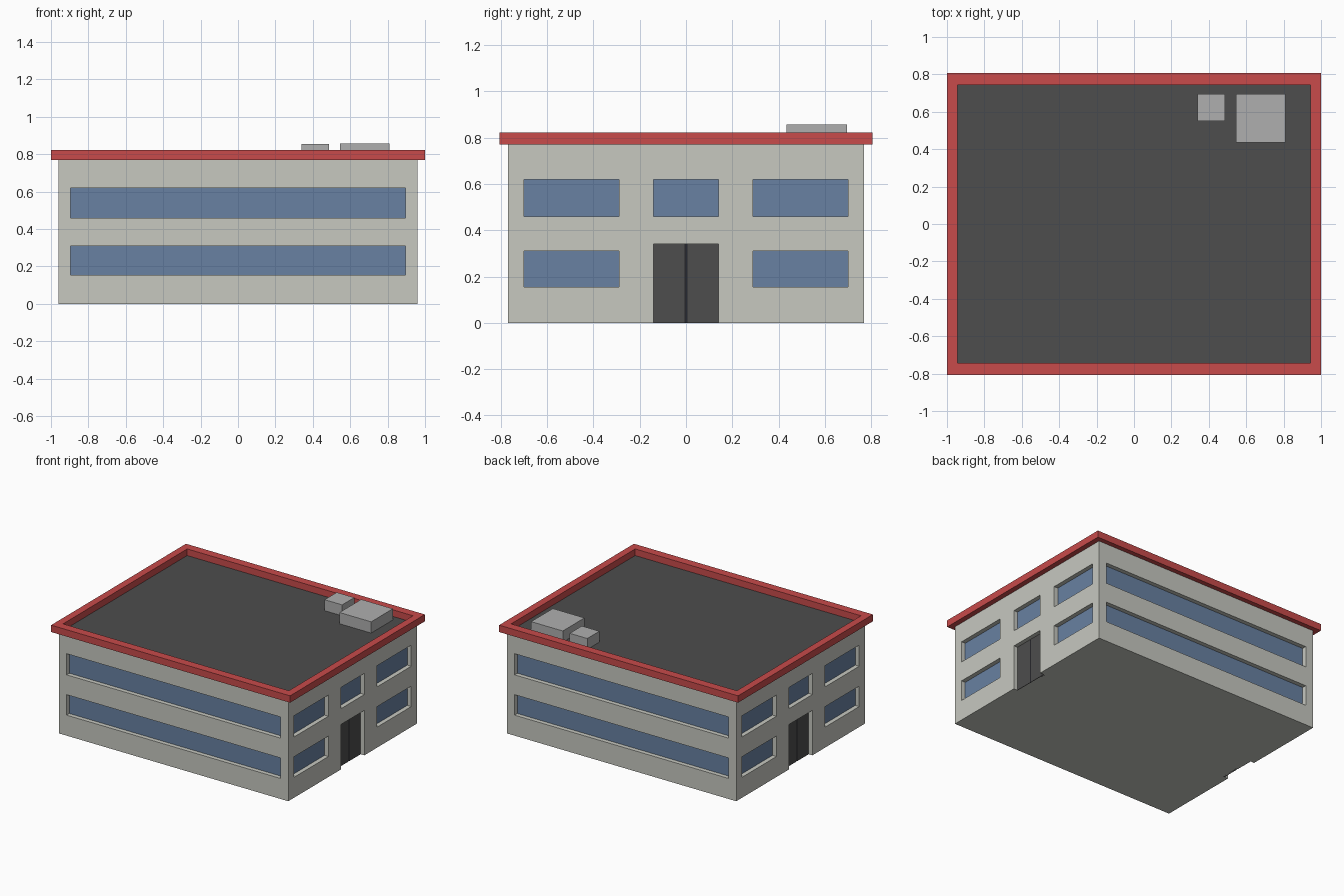
import bpy, bmesh

if "Cube" in bpy.data.objects:
    bpy.data.objects.remove(bpy.data.objects["Cube"])


def material(name, rgb):
    m = bpy.data.materials.new(name)
    m.diffuse_color = (*rgb, 1)
    m.use_nodes = True
    m.node_tree.nodes["Principled BSDF"].inputs["Base Color"].default_value = m.diffuse_color
    return m


WALL = material("wall_paint", (0.57, 0.58, 0.53))
GLASS = material("blue_glass", (0.14, 0.22, 0.36))
RED = material("red_trim", (0.58, 0.07, 0.07))
DARK = material("dark_grey", (0.075, 0.075, 0.075))
BLACK = material("door_gap", (0.02, 0.02, 0.025))
METAL = material("light_metal", (0.43, 0.43, 0.43))


def finish(name, bm, mat):
    bmesh.ops.recalc_face_normals(bm, faces=bm.faces[:])
    me = bpy.data.meshes.new(name)
    bm.to_mesh(me)
    bm.free()
    ob = bpy.data.objects.new(name, me)
    bpy.context.collection.objects.link(ob)
    if mat:
        me.materials.append(mat)
    return ob


def boxes(name, spans, mat=None):
    """One object from boxes given as (x0, x1, y0, y1, z0, z1)."""
    bm = bmesh.new()
    for s in spans:
        vs = bmesh.ops.create_cube(bm, size=1)["verts"]
        for v in vs:
            v.co = [s[2 * i] + (v.co[i] + 0.5) * (s[2 * i + 1] - s[2 * i]) for i in range(3)]
    return finish(name, bm, mat)


HX, HY, H = 0.96, 0.77, 0.77      # wall half sizes and height
DEPTH = 0.035                     # recess of windows and doors
ROWS = [(0.155, 0.31), (0.46, 0.62)]


def on_long(u0, u1, z0, z1, d0, d1):
    """Box spans on front and back walls, from depth d0 to d1."""
    return [(u0, u1, *sorted((s * (HY - d0), s * (HY - d1))), z0, z1) for s in (-1, 1)]


def on_short(u0, u1, z0, z1, d0, d1):
    """Box spans on left and right walls, from depth d0 to d1."""
    return [(*sorted((s * (HX - d0), s * (HX - d1))), u0, u1, z0, z1) for s in (-1, 1)]


# Opening layout
openings = [(on_long, -0.895, 0.895, *r) for r in ROWS]
openings += [(on_short, *sorted((s * 0.29, s * 0.70)), *r) for r in ROWS for s in (-1, 1)]
openings.append((on_short, -0.14, 0.14, *ROWS[1]))

# Walls with recessed openings
walls = boxes("walls", [(-HX, HX, -HY, HY, 0, H)], WALL)
cuts = [b for f, *o in openings for b in f(*o, -0.05, DEPTH)]
cuts += on_short(-0.14, 0.14, -0.05, 0.34, -0.05, DEPTH)
cutter = boxes("opening_cutter", cuts)
cutter.hide_render = True
cutter.hide_viewport = True
cutter.display_type = 'WIRE'
mod = walls.modifiers.new("openings", 'BOOLEAN')
mod.operation = 'DIFFERENCE'
mod.solver = 'EXACT'
mod.object = cutter

# Window glass and double doors
boxes("window_glass", [b for f, *o in openings for b in f(*o, DEPTH - 0.002, DEPTH + 0.01)], GLASS)
boxes("door_leaves", [b for u in ((-0.14, -0.007), (0.007, 0.14))
                      for b in on_short(*u, 0, 0.34, DEPTH - 0.004, DEPTH + 0.01)], DARK)
boxes("door_gap_strip", on_short(-0.007, 0.007, 0, 0.34, DEPTH - 0.002, DEPTH + 0.01), BLACK)

# Roof surface and rooftop units
boxes("roof", [(-0.95, 0.95, -0.745, 0.745, 0.75, 0.772)], DARK)
boxes("rooftop_unit_large", [(0.545, 0.81, 0.435, 0.695, 0.76, 0.857)], METAL)
boxes("rooftop_unit_small", [(0.34, 0.487, 0.55, 0.695, 0.76, 0.855)], METAL)

# Overhanging red parapet ring
bm = bmesh.new()
profile = [(1.0, 0.806, 0.77), (1.0, 0.806, 0.822), (0.945, 0.742, 0.822), (0.945, 0.742, 0.77)]
loops = [[bm.verts.new((sx * x, sy * y, z)) for sx, sy in ((-1, -1), (1, -1), (1, 1), (-1, 1))]
         for x, y, z in profile]
for i in range(4):
    a, b = loops[i], loops[(i + 1) % 4]
    for j in range(4):
        k = (j + 1) % 4
        bm.faces.new((a[j], a[k], b[k], b[j]))
finish("parapet", bm, RED)
